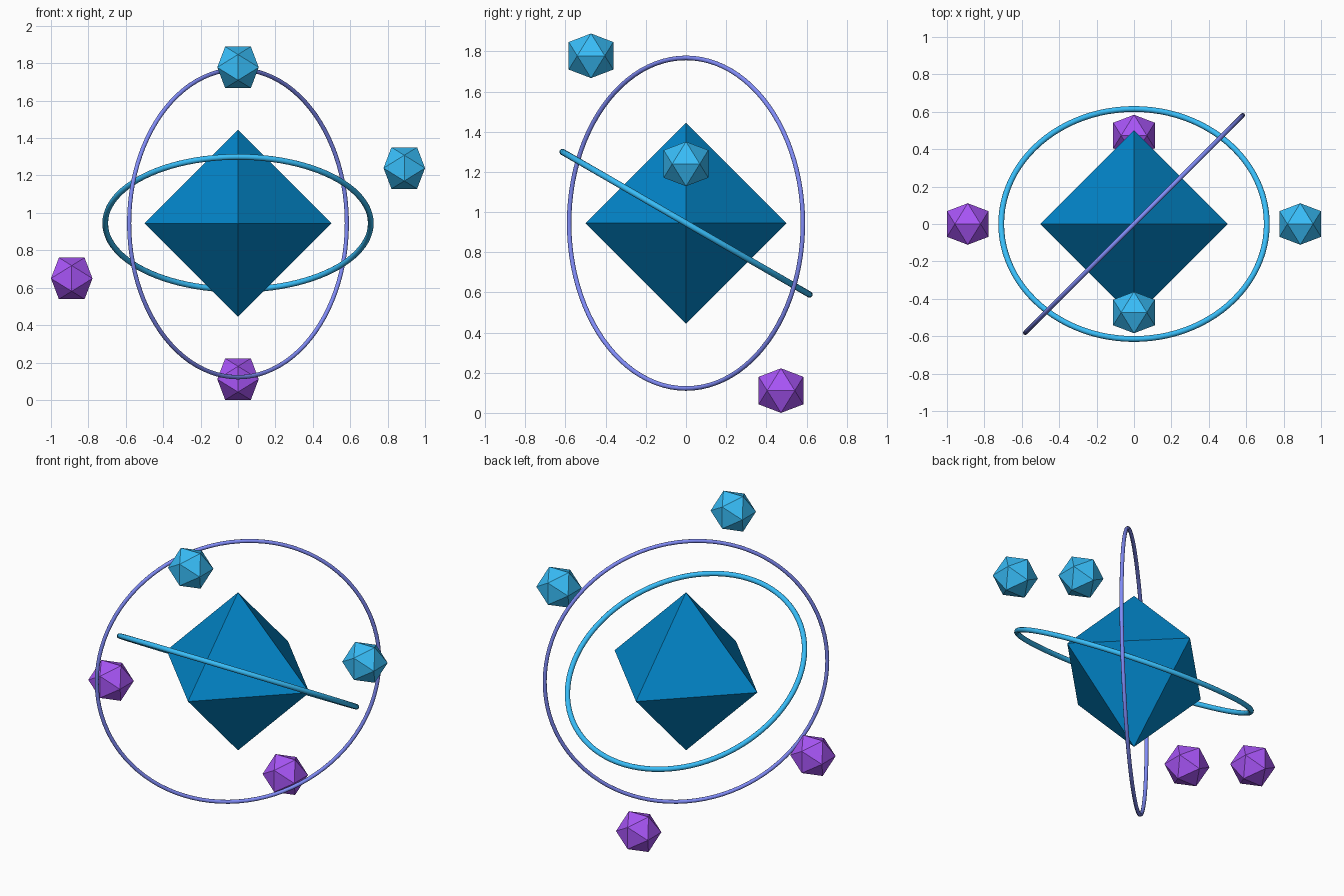
import bpy, bmesh
from math import radians, sqrt
from mathutils import Vector

if "Cube" in bpy.data.objects:
    bpy.data.objects.remove(bpy.data.objects["Cube"])

CENTRE = Vector((0, 0, 0.9445))


def material(name, hex_code):
    srgb = [int(hex_code[i:i + 2], 16) / 255 for i in (0, 2, 4)]
    lin = [c / 12.92 if c <= 0.04045 else ((c + 0.055) / 1.055) ** 2.4 for c in srgb]
    mat = bpy.data.materials.new(name)
    mat.diffuse_color = (*lin, 1)
    mat.use_nodes = True
    mat.node_tree.nodes["Principled BSDF"].inputs["Base Color"].default_value = mat.diffuse_color
    return mat


blue = material("deep_blue", "0284C7")
sky = material("sky_blue", "38BDF8")
violet = material("violet", "A855F7")
indigo = material("indigo", "818CF8")


def hull_solid(name, points, offset, mat):
    """Flat-faced convex solid spanned by the given points."""
    bm = bmesh.new()
    for p in points:
        bm.verts.new(p)
    bmesh.ops.convex_hull(bm, input=bm.verts)
    bmesh.ops.recalc_face_normals(bm, faces=bm.faces)
    mesh = bpy.data.meshes.new(name)
    bm.to_mesh(mesh)
    bm.free()
    mesh.materials.append(mat)
    obj = bpy.data.objects.new(name, mesh)
    obj.location = CENTRE + Vector(offset)
    bpy.context.collection.objects.link(obj)


def ring(name, major, minor, rotation, mat):
    bpy.ops.mesh.primitive_torus_add(
        major_radius=major, minor_radius=minor, major_segments=96, minor_segments=12,
        location=CENTRE, rotation=[radians(a) for a in rotation])
    obj = bpy.context.object
    obj.name = name
    obj.data.materials.append(mat)
    bpy.ops.object.shade_smooth()


# Central octahedron
octa = [Vector(axis) * s for axis in ((.5, 0, 0), (0, .5, 0), (0, 0, .5)) for s in (1, -1)]
hull_solid("core_crystal", octa, (0, 0, 0), blue)

# Tilted ring and upright diagonal ring
ring("tilted_ring", 0.71, 0.0155, (-30, 0, 0), sky)
ring("upright_ring", 0.823, 0.0115, (90, 0, 45), indigo)

# Icosahedron satellites: three crossed golden rectangles, mirrored through the centre
long = 0.111
short = long * (sqrt(5) - 1) / 2
ico = []
for a in (-1, 1):
    for b in (-1, 1):
        s, l = a * short, b * long
        ico += [(s, 0, l), (l, s, 0), (0, l, s)]

for label, offset in (("side", (0.889, 0, 0.295)), ("end", (0, -0.473, 0.8335))):
    hull_solid("upper_satellite_" + label, ico, offset, sky)
    hull_solid("lower_satellite_" + label, ico, [-c for c in offset], violet)
